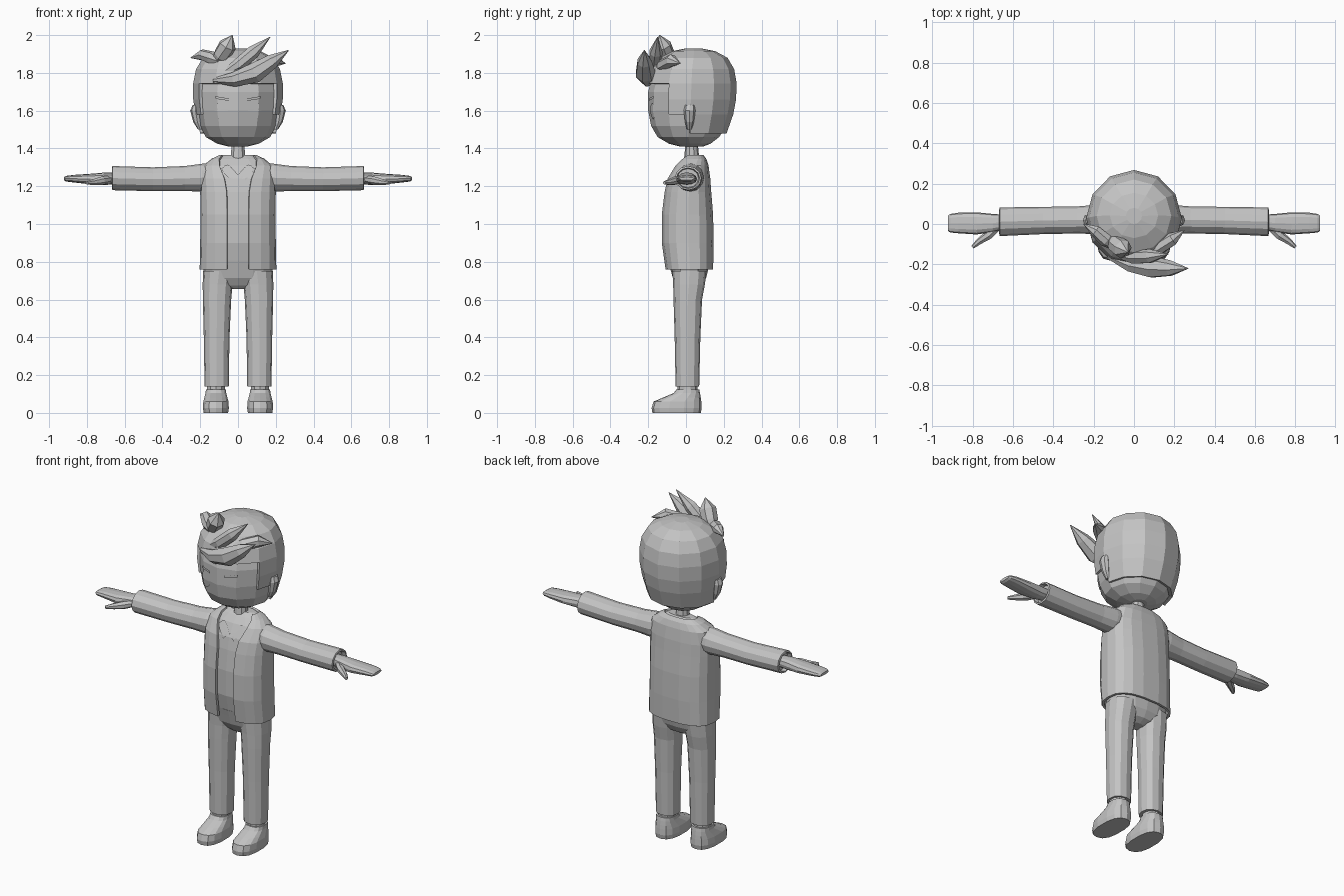
import bpy, bmesh
from math import sin, cos, pi, asin, atan2, degrees
from mathutils import Vector

cube = bpy.data.objects.get("Cube")
if cube:
    bpy.data.objects.remove(cube)

GREY = (0.55, 0.55, 0.55, 1)
mat = bpy.data.materials.new("plain grey")
mat.use_nodes = True
mat.diffuse_color = GREY
mat.node_tree.nodes["Principled BSDF"].inputs["Base Color"].default_value = GREY


def finish(bm, name, mirror=False, recalc=True):
    if recalc:
        bmesh.ops.recalc_face_normals(bm, faces=bm.faces)
    me = bpy.data.meshes.new(name)
    bm.to_mesh(me)
    bm.free()
    me.materials.append(mat)
    ob = bpy.data.objects.new(name, me)
    bpy.context.collection.objects.link(ob)
    if mirror:
        ob.modifiers.new("Mirror", 'MIRROR').use_mirror_merge = False
    return ob


def skin(bm, rings, closed=True, caps=True):
    rows = [[bm.verts.new(p) for p in ring] for ring in rings]
    n = len(rows[0])
    for a, b in zip(rows, rows[1:]):
        for i in range(n if closed else n - 1):
            j = (i + 1) % n
            bm.faces.new((a[i], a[j], b[j], b[i]))
    if closed and caps:
        bm.faces.new(rows[0][::-1])
        bm.faces.new(rows[-1])


def spow(v, p):
    return abs(v) ** p * (1 if v > 0 else -1)


def ring(z, cx, rx, y0, y1, n, p=1, gap=None):
    """Rounded section starting at the front; gap is half the front opening."""
    cy, ry = (y0 + y1) / 2, (y1 - y0) / 2
    t0 = asin((gap / rx) ** (1 / p)) if gap else 0
    span = 2 * pi - 2 * t0
    steps = n - 1 if gap else n
    ts = [t0 + span * i / steps for i in range(n)]
    return [Vector((cx + rx * spow(sin(t), p), cy - ry * spow(cos(t), p), z)) for t in ts]


def loft(name, sections, n=12, p=1, mirror=False, sideways=False):
    rings = [ring(*s, n, p) for s in sections]
    if sideways:
        rings = [[v.zyx for v in r] for r in rings]
    bm = bmesh.new()
    skin(bm, rings)
    return finish(bm, name, mirror)


def tube(name, path, radii, n=7, mirror=False):
    path = [Vector(q) for q in path]
    rings = []
    for i, q in enumerate(path):
        d = path[min(i + 1, len(path) - 1)] - path[max(i - 1, 0)]
        rot = d.to_track_quat('Z', 'Y')
        rings.append([q + rot @ Vector((cos(k * 2 * pi / n), sin(k * 2 * pi / n), 0)) * radii[i]
                      for k in range(n)])
    bm = bmesh.new()
    skin(bm, rings)
    return finish(bm, name, mirror)


def plate(name, outline, y, target, cuts=1, lift=0.005):
    """Thin mirrored plate laid on a surface."""
    bm = bmesh.new()
    bm.faces.new([bm.verts.new((x, y, z)) for x, z in outline])
    bmesh.ops.poke(bm, faces=bm.faces[:])
    bmesh.ops.subdivide_edges(bm, edges=bm.edges[:], cuts=cuts, use_grid_fill=True)
    for f in bm.faces:
        f.normal_update()
        if f.normal.y > 0:
            f.normal_flip()
    ob = finish(bm, name, recalc=False)
    wrap = ob.modifiers.new("Wrap", 'SHRINKWRAP')
    wrap.target = target
    wrap.wrap_mode = 'ABOVE_SURFACE'
    wrap.offset = lift
    ob.modifiers.new("Mirror", 'MIRROR')


# Face and skull
face = loft("face", [
    (1.41, 0, .05, -.03, .09), (1.425, 0, .11, -.09, .13), (1.46, 0, .17, -.15, .175),
    (1.52, 0, .2, -.185, .215), (1.6, 0, .214, -.2, .235), (1.7, 0, .22, -.2, .24),
    (1.78, 0, .205, -.18, .23), (1.84, 0, .16, -.12, .18)])

# Hair cap with the face and ear areas cut away
bm = bmesh.new()
skin(bm, [ring(z, 0, rx, y0, y1, 12) for z, rx, y0, y1 in (
    (1.48, .2, -.17, .215), (1.58, .226, -.205, .25), (1.66, .237, -.213, .265),
    (1.745, .237, -.21, .268), (1.82, .222, -.19, .255), (1.88, .185, -.14, .22),
    (1.915, .12, -.07, .155), (1.93, .04, 0, .08))])
bald = []
for f in bm.faces:
    c = f.calc_center_median()
    turn = abs(degrees(atan2(c.x, .03 - c.y)))
    if c.z < 1.5 or (turn < 60 and c.z < 1.74) or (turn < 90 and c.z < 1.58):
        bald.append(f)
bmesh.ops.delete(bm, geom=bald, context='FACES')
hair = finish(bm, "hair_cap", recalc=False)
hair.modifiers.new("Thickness", 'SOLIDIFY').thickness = .02

# Hair tufts
tube("long_fringe", [(-.13, -.16, 1.76), (-.02, -.2, 1.765), (.09, -.215, 1.8), (.18, -.22, 1.86),
                     (.268, -.22, 1.92)], [.012, .04, .055, .04, .002])
tube("upper_fringe", [(-.1, -.15, 1.78), (0, -.165, 1.84), (.08, -.16, 1.91), (.17, -.15, 1.99)],
     [.012, .035, .036, .002])
tube("side_fringe", [(.02, -.16, 1.8), (.12, -.12, 1.84), (.19, -.075, 1.865), (.25, -.03, 1.85)],
     [.012, .035, .034, .002])
tube("crown_tuft", [(-.13, -.07, 1.85), (-.09, -.1, 1.89), (-.055, -.125, 1.945), (-.03, -.14, 2.0)],
     [.015, .045, .048, .002])
tube("side_tuft", [(-.09, -.12, 1.86), (-.14, -.08, 1.88), (-.19, -.035, 1.895), (-.25, 0, 1.88)],
     [.012, .035, .03, .002])

# Ears
loft("ears", [(1.5, .2, .012, .005, .03), (1.54, .215, .022, -.005, .042),
              (1.6, .225, .028, -.012, .05), (1.63, .225, .015, -.005, .045)], 8, mirror=True)

# Eyes and brows
plate("eyes", [(.11 + .055 * cos(k * pi / 6), 1.595 + .048 * sin(k * pi / 6)) for k in range(12)],
      -.2, face)
plate("brows", [(.05, 1.652), (.15, 1.665), (.15, 1.678), (.05, 1.665)], -.2, face, 3, .008)

# Neck
loft("neck", [(1.3, 0, .045, -.015, .075), (1.45, 0, .033, 0, .06)], 10)

# Jacket: an open-fronted shell over a shirt
torso = [(.76, .203, -.11, .145, .058), (.9, .2, -.13, .148, .058), (1.05, .199, -.13, .145, .058),
         (1.17, .2, -.115, .135, .06), (1.24, .2, -.1, .13, .072), (1.31, .185, -.062, .12, .098),
         (1.345, .14, -.03, .108, .1), (1.365, .1, -.005, .092, .085)]
bm = bmesh.new()
skin(bm, [ring(z, 0, rx, y0, y1, 18, .75, gap) for z, rx, y0, y1, gap in torso], closed=False)
jacket = finish(bm, "jacket", recalc=False)
jacket.modifiers.new("Thickness", 'SOLIDIFY').thickness = .014
shirt = loft("shirt", [(max(z, .805), 0, rx - .02, y0 + .017, y1 - .017)
                       for z, rx, y0, y1, gap in torso], 18, .75)
plate("shirt_collar", [(.055, 1.345), (.095, 1.31), (.035, 1.225), (0, 1.265)], -.09, shirt, 2, .007)

# Sleeves with a recessed cuff
loft("sleeves", [
    (.1, 1.255, .07, -.03, .09), (.19, 1.245, .074, -.05, .095), (.28, 1.241, .066, -.047, .087),
    (.45, 1.237, .063, -.05, .085), (.665, 1.243, .064, -.06, .082), (.668, 1.243, .054, -.05, .072),
    (.645, 1.243, .05, -.045, .066)], 12, mirror=True, sideways=True)

# Hands
loft("hands", [
    (.63, 1.242, .03, -.025, .045), (.7, 1.24, .033, -.04, .05), (.78, 1.238, .028, -.052, .058),
    (.87, 1.24, .02, -.046, .056), (.91, 1.24, .015, -.042, .05), (.922, 1.24, .008, -.035, .042)],
    12, .8, mirror=True, sideways=True)
tube("thumbs", [(.67, -.01, 1.238), (.72, -.055, 1.23), (.765, -.085, 1.222), (.8, -.115, 1.218)],
     [.018, .023, .017, .009], mirror=True)

# Trousers
loft("trouser_seat", [
    (.655, 0, .04, -.025, .05), (.675, 0, .1, -.045, .085), (.715, 0, .172, -.07, .107),
    (.77, 0, .186, -.085, .12), (.806, 0, .186, -.095, .125)], 16, .85)
loft("trouser_legs", [
    (.14, .113, .064, -.055, .07), (.4, .113, .068, -.06, .076), (.6, .111, .075, -.066, .085),
    (.68, .108, .079, -.068, .1), (.75, .1, .085, -.072, .108)], 12, .85, mirror=True)

# Ankles and shoes
loft("ankles", [(.09, .117, .05, -.045, .062), (.16, .115, .05, -.045, .06)], 10, mirror=True)
loft("shoes", [
    (0, .117, .066, -.178, .078), (.025, .117, .07, -.182, .083), (.06, .117, .068, -.172, .081),
    (.082, .117, .062, -.12, .078), (.105, .117, .056, -.065, .074), (.125, .117, .054, -.05, .07)],
    14, .8, mirror=True)
